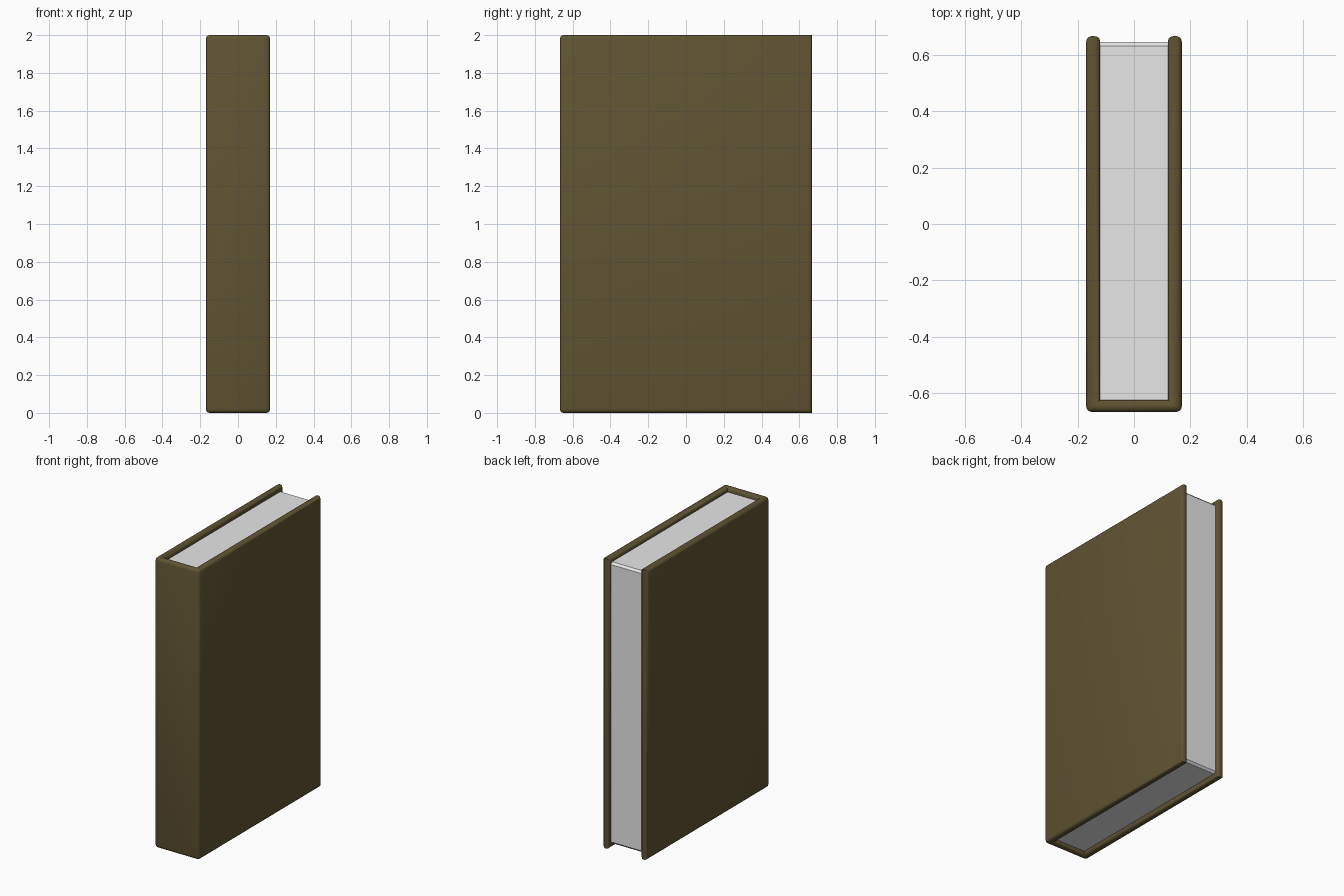
import bpy
import bmesh

if "Cube" in bpy.data.objects:
    bpy.data.objects.remove(bpy.data.objects["Cube"], do_unlink=True)

HALF_W, HALF_D, HEIGHT = 0.17, 0.668, 2.0
INNER_W, SPINE_Y = 0.12, -0.625      # inside faces of boards and spine
PAGE_BACK, PAGE_INSET = 0.647, 0.03


def make_material(name, color):
    mat = bpy.data.materials.new(name)
    mat.use_nodes = True
    mat.diffuse_color = color
    mat.node_tree.nodes["Principled BSDF"].inputs["Base Color"].default_value = color
    return mat


def prism(outline, z0, z1):
    """Extrude an xy outline between two heights."""
    bm = bmesh.new()
    face = bm.faces.new([bm.verts.new((x, y, z0)) for x, y in outline])
    result = bmesh.ops.extrude_face_region(bm, geom=[face])
    top = [g for g in result["geom"] if isinstance(g, bmesh.types.BMVert)]
    bmesh.ops.translate(bm, verts=top, vec=(0, 0, z1 - z0))
    bmesh.ops.recalc_face_normals(bm, faces=bm.faces)
    return bm


def finish(bm, name, mat):
    mesh = bpy.data.meshes.new(name)
    bm.to_mesh(mesh)
    bm.free()
    mesh.materials.append(mat)
    obj = bpy.data.objects.new(name, mesh)
    bpy.context.collection.objects.link(obj)
    return obj


def middle(edge):
    return (edge.verts[0].co + edge.verts[1].co) / 2


def is_board_tip(edge):
    a, b = (v.co for v in edge.verts)
    return min(a.y, b.y) > HALF_D - 0.01 and abs(a.z - b.z) < 0.01


def is_inner_corner(edge):
    a, b = (v.co for v in edge.verts)
    return abs(a.z - b.z) > 1 and abs(a.y - SPINE_Y) < 0.01


# Cover: U-shaped wrap of two boards and a spine, with rounded edges
half = [(HALF_W, -HALF_D), (HALF_W, HALF_D), (INNER_W, HALF_D), (INNER_W, SPINE_Y)]
bm = prism(half + [(-x, y) for x, y in reversed(half)], 0, HEIGHT)
rounded = [e for e in bm.edges if not is_board_tip(e) and not is_inner_corner(e)]
bmesh.ops.bevel(bm, geom=rounded, offset=0.02, offset_type='OFFSET',
                segments=3, profile=0.5, affect='EDGES', clamp_overlap=True)
cover = finish(bm, "cover", make_material("brown cover", (0.119, 0.089, 0.033, 1)))
bpy.context.view_layer.objects.active = cover
cover.select_set(True)
bpy.ops.object.shade_smooth_by_angle(angle=0.6)

# Page block: recessed between the boards, chamfered on the open side
px, py = INNER_W + 0.002, SPINE_Y - 0.002
bm = prism([(-px, py), (px, py), (px, PAGE_BACK), (-px, PAGE_BACK)],
           PAGE_INSET, HEIGHT - PAGE_INSET)
open_edges = [e for e in bm.edges
              if middle(e).y > PAGE_BACK - 0.01 and abs(middle(e).x) < 0.01]
bmesh.ops.bevel(bm, geom=open_edges, offset=0.014, offset_type='OFFSET',
                segments=1, profile=0.5, affect='EDGES')
finish(bm, "pages", make_material("white paper", (0.8, 0.8, 0.8, 1)))
